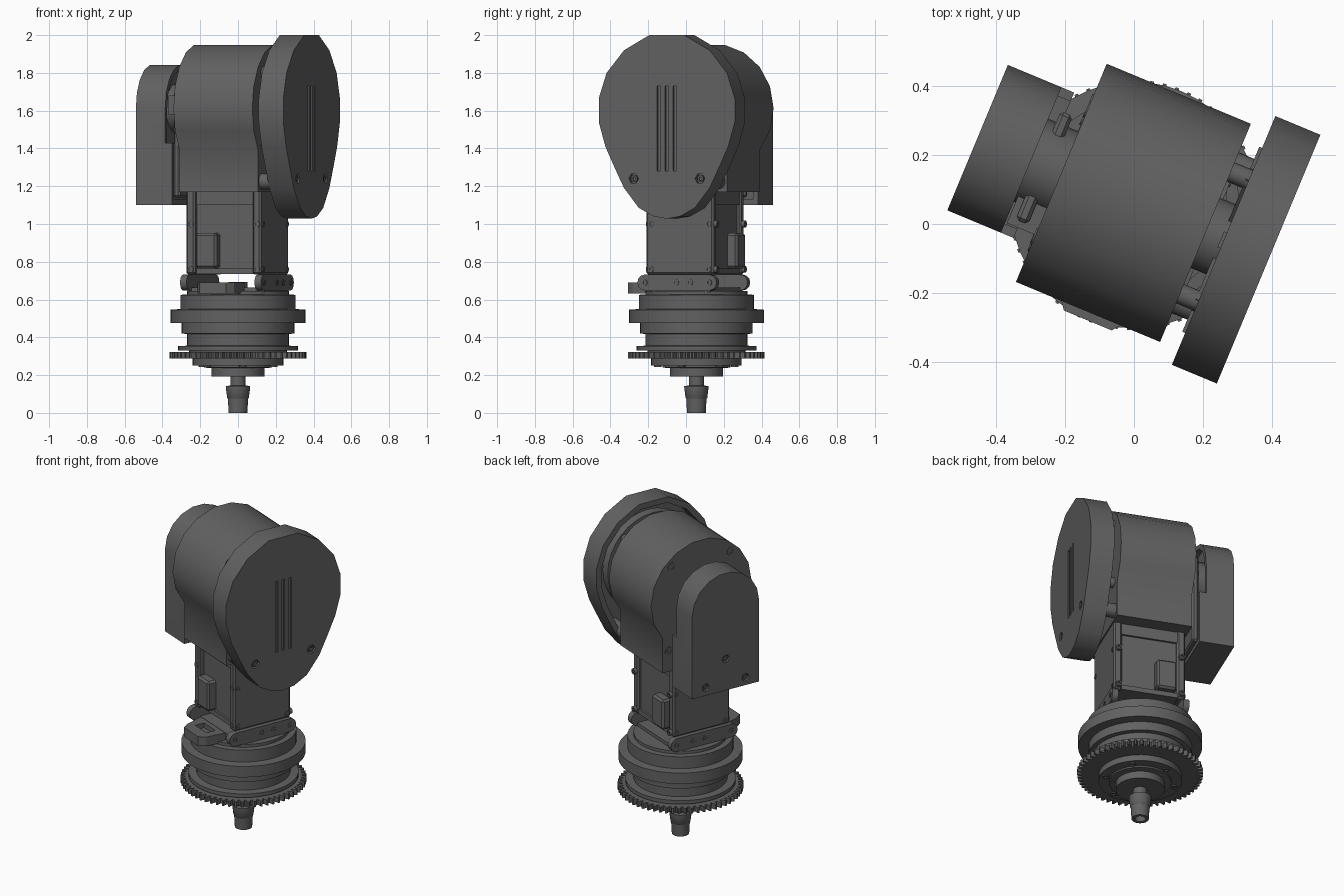
import bpy, bmesh, math
from mathutils import Matrix, Vector

if "Cube" in bpy.data.objects:
    bpy.data.objects.remove(bpy.data.objects["Cube"])

# The whole unit is turned about the vertical base axis; parts are built in a local frame
TURN = Matrix.Translation((0, 0.055, 0)) @ Matrix.Rotation(math.radians(-22.6), 4, 'Z')
AXIS_Z = 1.612          # height of the head's horizontal axis
V0 = 0.005              # head centre offset
DARK = bpy.data.materials.new('dark_grey')
DARK.diffuse_color = (0.12, 0.12, 0.12, 1)
DARK.use_nodes = True
DARK.node_tree.nodes["Principled BSDF"].inputs["Base Color"].default_value = DARK.diffuse_color


def finish(name, bm, smooth=True, bevel=0.0):
    bmesh.ops.recalc_face_normals(bm, faces=bm.faces)
    if bevel:
        bmesh.ops.bevel(bm, geom=bm.edges[:], offset=bevel, segments=1, affect='EDGES')
    bm.transform(TURN)
    me = bpy.data.meshes.new(name)
    bm.to_mesh(me)
    bm.free()
    me.materials.append(DARK)
    ob = bpy.data.objects.new(name, me)
    bpy.context.collection.objects.link(ob)
    if smooth:
        shade(ob)
    return ob


def shade(ob):
    bpy.ops.object.select_all(action='DESELECT')
    ob.select_set(True)
    bpy.context.view_layer.objects.active = ob
    bpy.ops.object.shade_smooth_by_angle(angle=math.radians(32))


def box(name, x, y, z, bevel=0.0):
    bm = bmesh.new()
    bmesh.ops.create_cube(bm, size=1)
    for v in bm.verts:
        v.co = Vector([(a + b) / 2 + c * (b - a) for (a, b), c in zip((x, y, z), v.co)])
    return finish(name, bm, False, bevel)


def prism(name, pts, a, b, axis='X', smooth=True):
    """Extrude a closed outline from a to b along the axis."""
    place = {'X': lambda p, t: (t, p[0], p[1]),
             'Y': lambda p, t: (p[0], t, p[1]),
             'Z': lambda p, t: (p[0], p[1], t)}[axis]
    bm = bmesh.new()
    f = bm.faces.new([bm.verts.new(place(p, a)) for p in pts])
    r = bmesh.ops.extrude_face_region(bm, geom=[f])
    shift = Vector(place((0, 0), b - a))
    for v in r['geom']:
        if isinstance(v, bmesh.types.BMVert):
            v.co += shift
    return finish(name, bm, smooth)


def arc(cx, cy, r, a0, a1, n):
    return [(cx + r * math.cos(math.radians(a0 + (a1 - a0) * i / n)),
             cy + r * math.sin(math.radians(a0 + (a1 - a0) * i / n))) for i in range(n + 1)]


def disc(name, c, r, a, b, axis='X', n=24):
    return prism(name, arc(c[0], c[1], r, 0, 360, n)[:-1], a, b, axis)


def lathe(name, profile, steps=48):
    bm = bmesh.new()
    vs = [bm.verts.new((r, 0, z)) for r, z in profile]
    es = [bm.edges.new(p) for p in zip(vs, vs[1:])]
    bmesh.ops.spin(bm, geom=vs + es, cent=(0, 0, 0), axis=(0, 0, 1),
                   angle=math.tau, steps=steps)
    bmesh.ops.remove_doubles(bm, verts=bm.verts, dist=1e-4)
    return finish(name, bm)


def cut(ob, cutters):
    for c in cutters:
        m = ob.modifiers.new('cut', 'BOOLEAN')
        m.operation, m.solver, m.object = 'DIFFERENCE', 'EXACT', c
    ob.data = bpy.data.meshes.new_from_object(
        ob.evaluated_get(bpy.context.evaluated_depsgraph_get()))
    ob.modifiers.clear()
    for c in cutters:
        bpy.data.objects.remove(c)


def screw(name, c, r, a, b, axis='X'):
    """Short collar with a socket in its outer end at b."""
    s = disc(name, c, r, a, b, axis, 12)
    d = 1 if b > a else -1
    cut(s, [disc('socket_cutter', c, r * 0.55, b - d * 0.012, b + d * 0.01, axis, 6)])


# Base: hollow nozzle, stepped flange and turret rings
lathe('nozzle', [(0.0, 0.06), (0.028, 0.06), (0.032, 0.0), (0.05, 0.0), (0.054, 0.075), (0.058, 0.08),
                 (0.065, 0.135), (0.065, 0.142), (0.04, 0.145), (0.04, 0.2), (0.0, 0.2)], 24)
lathe('lower_flange', [(0, 0.192), (0.14, 0.192), (0.14, 0.237), (0.18, 0.24),
                       (0.18, 0.25), (0.24, 0.25), (0.24, 0.29), (0, 0.29)])
lathe('turret', [(0, 0.315), (0.258, 0.315), (0.26, 0.33), (0.317, 0.33), (0.317, 0.353),
                 (0.27, 0.356), (0.27, 0.418), (0.298, 0.42), (0.298, 0.475), (0.357, 0.477),
                 (0.357, 0.546), (0.305, 0.55), (0.305, 0.625), (0.27, 0.627), (0.27, 0.645), (0, 0.645)])
for i in range(6):
    a = i * math.tau / 6
    screw('flange_screw', (0.205 * math.cos(a), 0.205 * math.sin(a)), 0.02, 0.26, 0.243, 'Z')

# Ring gear
teeth = []
for i in range(60):
    for f, r in ((0, 0.334), (0.25, 0.362), (0.5, 0.362), (0.75, 0.334)):
        a = (i + f) * math.tau / 60
        teeth.append((r * math.cos(a), r * math.sin(a)))
prism('ring_gear', teeth, 0.288, 0.322, 'Z', False)

# Cable tab on top of the turret with a slot
tab = prism('cable_tab', [(-0.14, -0.2), (-0.1, -0.32), (-0.07, -0.36), (0.08, -0.36),
                          (0.11, -0.32), (0.12, -0.2)], 0.632, 0.69, 'Z', False)
cut(tab, [box('tab_cutter', (-0.06, 0.06), (-0.29, -0.23), (0.66, 0.75))])

# Bracket that holds the neck
box('bracket_floor', (-0.22, 0.22), (-0.17, 0.17), (0.64, 0.665))
disc('pivot_hub', (0, 0), 0.05, 0.64, 0.692, 'Z')
for s in (-1, 1):
    ends = arc(0.17, 0.69, 0.042, -90, 90, 6) + arc(-0.2, 0.69, 0.042, 90, 270, 6)
    prism('bracket_side', ends, s * 0.195, s * 0.232, 'X')
    for v in (-0.2, -0.02, 0.06, 0.17):
        screw('bracket_screw', (v, 0.69), 0.016, s * 0.225, s * 0.236)

# Neck: motor body between two side plates, with a connector on each open side
box('neck_body', (-0.18, 0.18), (-0.165, 0.165), (0.735, 1.2), 0.008)
for s in (-1, 1):
    box('neck_side_plate', sorted((s * 0.165, s * 0.215)), (-0.2, 0.185), (0.732, 1.2), 0.01)
    box('neck_top_band', (-0.17, 0.17), sorted((s * 0.15, s * 0.178)), (1.1, 1.19))
    box('connector', (-0.155, -0.035), sorted((s * 0.15, s * 0.22)), (0.765, 0.952), 0.012)
    box('neck_lower_lip', (-0.17, 0.17), sorted((s * 0.15, s * 0.178)), (0.735, 0.765))
    for z in (0.76, 1.0):
        for v in (-0.17, 0.16):
            screw('plate_screw', (v, z), 0.015, s * 0.2, s * 0.219)
        for u in (-0.19, 0.19):
            screw('edge_screw', (u, z), 0.018, s * 0.17, s * 0.203, 'Y')

# Barrel: faceted round above, straight box below
barrel = arc(V0, AXIS_Z, 0.342, -40, 220, 13) + [(V0 - 0.262, 1.17), (V0 + 0.262, 1.17)]
prism('barrel', barrel, -0.23, 0.222)
for v, z in ((-0.2, 1.83), (0.2, 1.83), (-0.22, 1.3), (0.22, 1.3)):
    screw('barrel_screw', (v + V0, z), 0.026, -0.22, -0.234)

# Left cover with arched top, hollow inside, its upper rim set back from the barrel
arch = arc(0.006, 1.617, 0.228, 0, 180, 9) + [(-0.222, 1.10), (0.234, 1.10)]
cover = prism('rear_cover', arch, -0.493, -0.285)
holes = ((-0.13, 1.15), (0.14, 1.15), (0.005, 1.3))
cut(cover, [prism('cover_cutter', arc(0.006, 1.617, 0.2, 0, 180, 9) + [(-0.194, 1.13), (0.206, 1.13)],
                  -0.36, -0.2),
            box('rim_cutter', (-0.325, -0.2), (-0.4, 0.4), (1.43, 2))] +
    [disc('cover_hole_cutter', p, 0.024, -0.51, -0.47, 'X', 10) for p in holes])
shade(cover)
for p in holes:
    screw('cover_screw', p, 0.018, -0.46, -0.485)

# Mechanism between left cover and barrel
disc('rear_horn', (V0, AXIS_Z), 0.13, -0.37, -0.225)
box('rear_arm', (-0.3, -0.262), (-0.17, 0.17), (1.14, 1.7), 0.01)
box('rear_block', (-0.32, -0.225), (-0.19, -0.08), (1.58, 1.68))

# Front cover: faceted teardrop shell, open towards the barrel
half = [(0.10, 2.0), (0.245, 1.92), (0.345, 1.80), (0.39, 1.665), (0.39, 1.54), (0.352, 1.41),
        (0.30, 1.30), (0.245, 1.19), (0.16, 1.085), (0.075, 1.04)]
drop = [(V0 + v, z) for v, z in half] + [(V0, 1.028)] + [(V0 - v, z) for v, z in reversed(half)]
shell = prism('front_cover', drop, 0.279, 0.42)
inner = [(V0 + (v - V0) * 0.91, 1.56 + (z - 1.56) * 0.92) for v, z in drop]
cut(shell, [prism('shell_cutter', inner, 0.2, 0.385)] +
    [box('slot_cutter', (0.408, 0.45), (V0 + s * 0.046 - 0.009, V0 + s * 0.046 + 0.009), (1.28, 1.73))
     for s in (-1, 0, 1)] +
    [disc('boss_cutter', (V0 + s * 0.19, 1.24), 0.028, 0.4, 0.45, 'X', 6) for s in (-1, 1)])
shade(shell)
for s in (-1, 1):
    disc('front_cover_post', (V0 + s * 0.21, 1.225), 0.042, 0.2, 0.395)
    screw('front_cover_screw', (V0 + s * 0.19, 1.24), 0.018, 0.39, 0.415)

# Wheel mechanism inside the front cover
disc('front_horn', (V0, AXIS_Z), 0.11, 0.215, 0.386)
ring = disc('front_ring', (V0, AXIS_Z), 0.31, 0.285, 0.34, 'X', 32)
cut(ring, [disc('ring_cutter', (V0, AXIS_Z), 0.26, 0.2, 0.5, 'X', 32)])
for i in range(8):
    a = math.tau * i / 8
    c, s = math.cos(a), math.sin(a)
    bar = [(0.08, -0.025), (0.29, -0.025), (0.29, 0.025), (0.08, 0.025)]
    prism('front_spoke', [(V0 + p * c - q * s, AXIS_Z + p * s + q * c) for p, q in bar], 0.27, 0.33)
    if i % 2:
        disc('front_standoff', (V0 + 0.27 * c, AXIS_Z + 0.27 * s), 0.03, 0.215, 0.3, 'X', 12)
